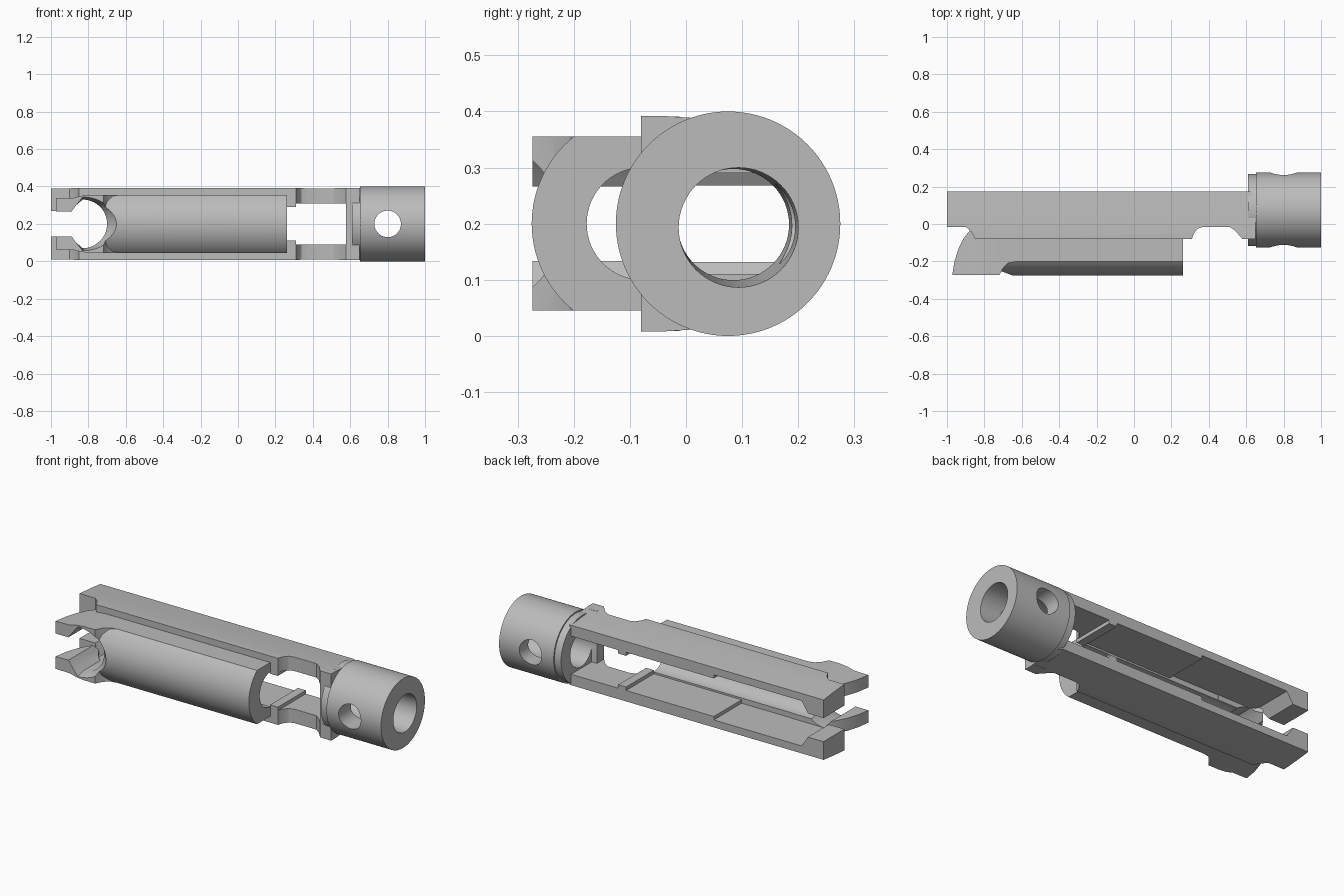
import bpy, bmesh, math
from mathutils import Vector

if "Cube" in bpy.data.objects:
    bpy.data.objects.remove(bpy.data.objects["Cube"])

steel = bpy.data.materials.new("plain_grey_steel")
steel.use_nodes = True
GREY = (0.5, 0.5, 0.5, 1)
steel.diffuse_color = GREY
steel.node_tree.nodes["Principled BSDF"].inputs["Base Color"].default_value = GREY
MID = 0.2  # height of the mirror plane between the two rails


def place(axis, u, v, w):
    """Put a profile point (u, v) at distance w along the axis."""
    return {"x": (w, u, v), "y": (u, w, v), "z": (u, v, w)}[axis]


def prism(name, axis, pts, lo, hi, far=None):
    """Extrude a profile along an axis, optionally lofting to a second one."""
    bm = bmesh.new()
    a = [bm.verts.new(place(axis, *p, lo)) for p in pts]
    b = [bm.verts.new(place(axis, *p, hi)) for p in (far or pts)]
    bm.faces.new(a)
    bm.faces.new(b[::-1])
    for i in range(len(a)):
        j = (i + 1) % len(a)
        bm.faces.new((a[i], b[i], b[j], a[j]))
    bmesh.ops.recalc_face_normals(bm, faces=bm.faces)
    me = bpy.data.meshes.new(name)
    bm.to_mesh(me)
    bm.free()
    ob = bpy.data.objects.new(name, me)
    bpy.context.collection.objects.link(ob)
    me.materials.append(steel)
    return ob


def arc(cu, cv, ru, rv, start, end, n):
    steps = [math.radians(start + (end - start) * i / n) for i in range(n + 1)]
    return [(cu + ru * math.cos(t), cv + rv * math.sin(t)) for t in steps]


def disc(cu, cv, r, n=64):
    return arc(cu, cv, r, r, 0, 360, n)[:-1]


def combine(ob, tool, op="DIFFERENCE"):
    """Apply a boolean and discard the tool."""
    tool.hide_render = True
    mod = ob.modifiers.new("shape", "BOOLEAN")
    mod.object, mod.operation, mod.solver = tool, op, "EXACT"
    bpy.context.view_layer.objects.active = ob
    bpy.ops.object.modifier_apply(modifier=mod.name)
    bpy.data.objects.remove(tool)


def mirrored(pts, s=1):
    return [(u, MID + s * v) for u, v in pts]


parts = []

# Rails: side outline, plan outline and crowned section intersected
side = [(-1, .2), (-1, .068), (-.9, .068), (-.86, .13), (-.3, .13), (-.3, .11),
        (.26, .11), (.26, .09), (.31, .09), (.31, .11), (.65, .11), (.65, .2)]
plan = [(-1, .175), (-1, -.015), (-.9, -.015), (-.87, -.04), (-.85, -.08),
        (.31, -.08), (.32, -.05), (.34, -.025), (.37, -.015), (.51, -.015),
        (.54, -.035), (.58, -.08), (.65, -.08), (.65, .13), (.62, .175)]
section = [(-.1, .05), (-.1, .192), (-.04, .192), (.02, .188), (.1, .181),
           (.2, .17), (.2, .05)]
for label, s in (("upper_rail", 1), ("lower_rail", -1)):
    rail = prism(label, "y", mirrored(side, s), -.1, .2)
    combine(rail, prism("plan", "z", plan, -.1, .5), "INTERSECT")
    combine(rail, prism("section", "x", mirrored(section, s), -1.1, .7), "INTERSECT")
    parts.append(rail)


def keyhole(rx, rz):
    """Round opening that leaves through a narrow slot between the hooks."""
    top = [(-1.1, .066), (-.89, .066), (-.865, .1)]
    return (mirrored(top) + arc(-.83, MID, rx, rz, 90, -90, 28)
            + mirrored(top[::-1], -1))


def open_mouth(ob):
    combine(ob, prism("mouth", "y", keyhole(.13, .13), -.4, .3))
    combine(ob, prism("flare", "y", keyhole(.185, .145), -.28, -.22, keyhole(.13, .13)))


def tube_bore(ob):
    combine(ob, prism("bore", "x", disc(-.077, MID, .1), -.8, .4))


# Half-round tube along the front
flat = math.degrees(math.asin(.155 / .198))
shell = ([(-.078, MID + .155)]
         + arc(-.077, MID, .198, .198, 180 - flat, 180 + flat, 32)
         + [(-.078, MID - .155)])
tube = prism("half_tube", "x", shell, -.74, .262)
tube_bore(tube)
open_mouth(tube)
parts.append(tube)

# Hooked claw at the end of the tube
arms = [(-1, .137), (-.88, .139), (-.84, .15), (-.79, .155), (-.55, .155)]
claw = prism("hooked_claw", "y", mirrored(arms) + mirrored(arms[::-1], -1), -.4, .1)
claw_plan = [(-.972, -.274), (-.96, -.2), (-.938, -.13), (-.91, -.075), (-.87, -.025),
             (-.85, -.06), (-.82, -.076), (-.62, -.076), (-.63, -.2), (-.67, -.208),
             (-.7, -.235), (-.72, -.274)]
combine(claw, prism("claw_plan", "z", claw_plan, -.1, .5), "INTERSECT")
tube_bore(claw)
open_mouth(claw)
parts.append(claw)

# Bridge, collar and socket share one slightly tapering bore
bridge = prism("front_bridge", "z", [(.577, -.079), (.63, -.079), (.63, -.012), (.577, -.012)],
               MID - .191, MID + .191)
collar = prism("collar", "x", disc(.075, MID, .192), .61, .66)
socket = prism("socket", "x", disc(.075, MID, .2, 96), .652, 1)
for ob in (bridge, collar, socket):
    combine(ob, prism("bore", "x", disc(.082, MID, .097), .5, 1.02, disc(.094, .193, .107)))
    parts.append(ob)
combine(socket, prism("pin_hole", "y", disc(.8, MID, .071, 48), -.3, .5))

# Smooth the round walls and keep the edges crisp
bpy.ops.object.select_all(action="DESELECT")
for ob in parts:
    ob.select_set(True)
bpy.context.view_layer.objects.active = parts[0]
bpy.ops.object.shade_smooth_by_angle(angle=math.radians(28))
